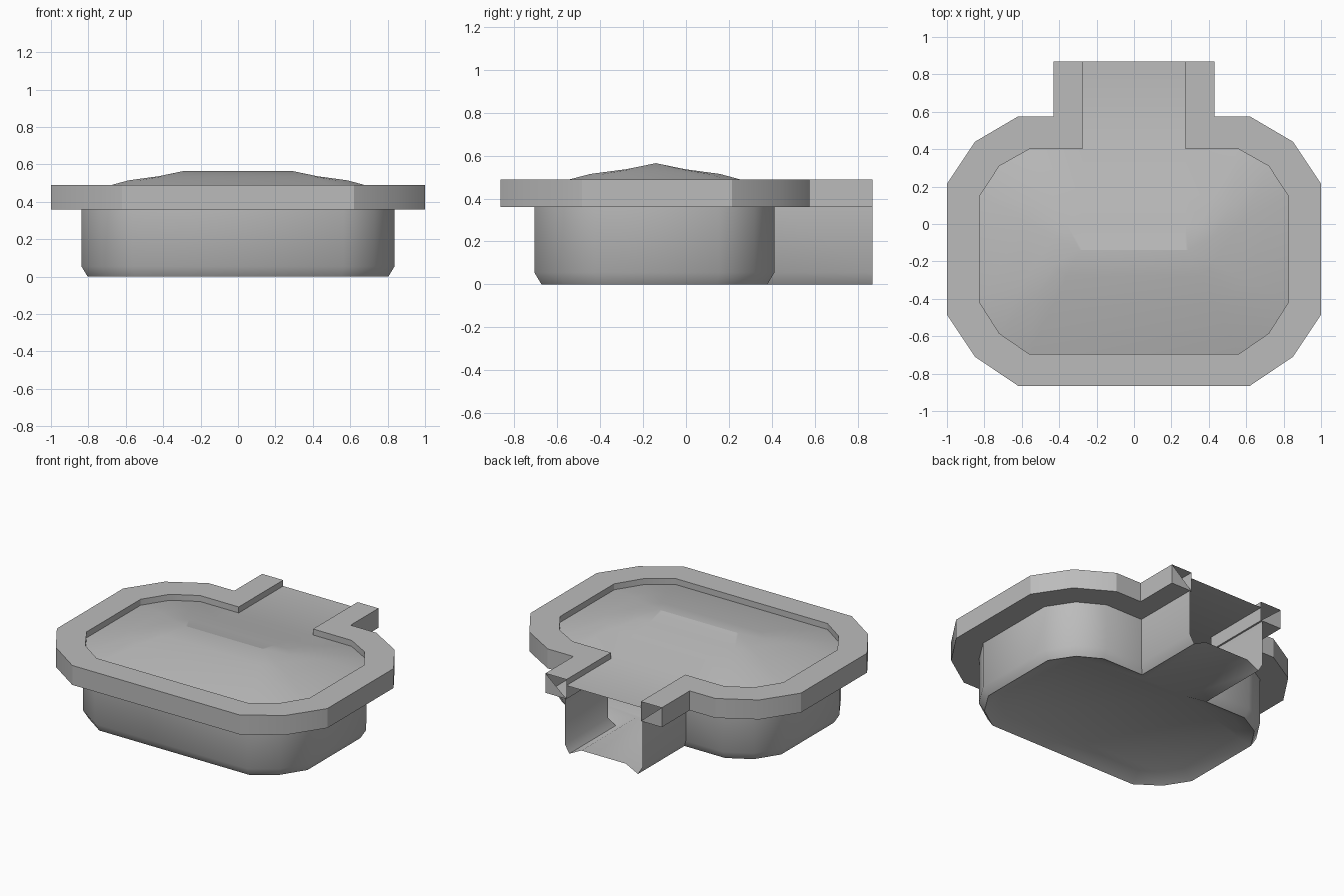
import bpy, bmesh, math
from mathutils import Vector

if "Cube" in bpy.data.objects:
    bpy.data.objects.remove(bpy.data.objects["Cube"], do_unlink=True)

grey = bpy.data.materials.new("plain_grey")
grey.use_nodes = True
colour = (0.5, 0.5, 0.5, 1)
grey.diffuse_color = colour
grey.node_tree.nodes["Principled BSDF"].inputs["Base Color"].default_value = colour


def mirrored(half):
    """Open path: right half from the back to the front, then mirrored back."""
    return [Vector(p) for p in half] + [Vector((-x, y)) for x, y in reversed(half)]


def offset(path, d):
    """Move an open clockwise path inward by d with mitred corners."""
    out = []
    for i, p in enumerate(path):
        dirs = []
        if i > 0:
            dirs.append((p - path[i - 1]).normalized())
        if i < len(path) - 1:
            dirs.append((path[i + 1] - p).normalized())
        normals = [Vector((v.y, -v.x)) for v in dirs]
        mitre = sum(normals, Vector((0, 0))).normalized()
        out.append(p + mitre * d / mitre.dot(normals[0]))
    return out


def row(bm, path, z):
    return [bm.verts.new((p.x, p.y, z)) for p in path]


def strip(bm, a, b, closed=False):
    for i in range(len(a) if closed else len(a) - 1):
        j = (i + 1) % len(a)
        bm.faces.new((a[i], b[i], b[j], a[j]))


def finish(bm, name, angle):
    bmesh.ops.remove_doubles(bm, verts=bm.verts, dist=0.0005)
    mesh = bpy.data.meshes.new(name)
    bm.to_mesh(mesh)
    bm.free()
    mesh.materials.append(grey)
    obj = bpy.data.objects.new(name, mesh)
    bpy.context.collection.objects.link(obj)
    bpy.ops.object.select_all(action='DESELECT')
    obj.select_set(True)
    bpy.context.view_layer.objects.active = obj
    bpy.ops.object.shade_smooth_by_angle(angle=math.radians(angle))


outer = mirrored([(.43, .87), (.43, .575), (.62, .575), (.85, .44),
                  (1, .215), (1, -.485), (.85, -.71), (.62, -.865)])
inner = mirrored([(.275, .87), (.275, .40), (.56, .40), (.72, .31),
                  (.825, .15), (.825, -.42), (.72, -.585), (.56, -.695)])
RIM_LOW, RIM_TOP, LID_EDGE = .36, .49, .45

# Rim: hollow box section following the outline, open at the back
bm = bmesh.new()
loops = [row(bm, outer, RIM_LOW), row(bm, outer, RIM_TOP),
         row(bm, inner, RIM_TOP), row(bm, inner, RIM_LOW)]
for k in range(4):
    strip(bm, loops[k], loops[(k + 1) % 4])
# half-closed ends of the two prongs
bm.faces.new((loops[0][0], loops[3][0], loops[1][0]))
bm.faces.new((loops[1][-1], loops[3][-1], loops[0][-1]))
finish(bm, "rim", 30)

# Body: shell with chamfered foot and slightly raised floor
bm = bmesh.new()
wall = offset(inner, -.012)
foot = offset(wall, .033)
floor = offset(foot, .09)
rows = [row(bm, floor, .045), row(bm, foot, 0), row(bm, wall, .055),
        row(bm, wall, RIM_LOW)]
for a, b in zip(rows, rows[1:]):
    strip(bm, a, b)
bm.faces.new(rows[0])
finish(bm, "body", 40)

# Domed lid: rings shrinking towards a short ridge, plus the flat channel cover
bm = bmesh.new()
edge = inner[1:-1]
ridge = [Vector((max(-.29, min(.29, p.x)), -.14)) for p in edge]
previous = None
for t, z in ((0, LID_EDGE), (.45, .515), (.75, .537), (1, .565)):
    ring = row(bm, [p.lerp(q, t) for p, q in zip(edge, ridge)], z)
    if previous:
        strip(bm, previous, ring, closed=True)
    previous = ring
cover = [inner[-1], inner[-2], inner[1], inner[0]]
bm.faces.new(row(bm, cover, LID_EDGE))
finish(bm, "domed_lid", 40)
